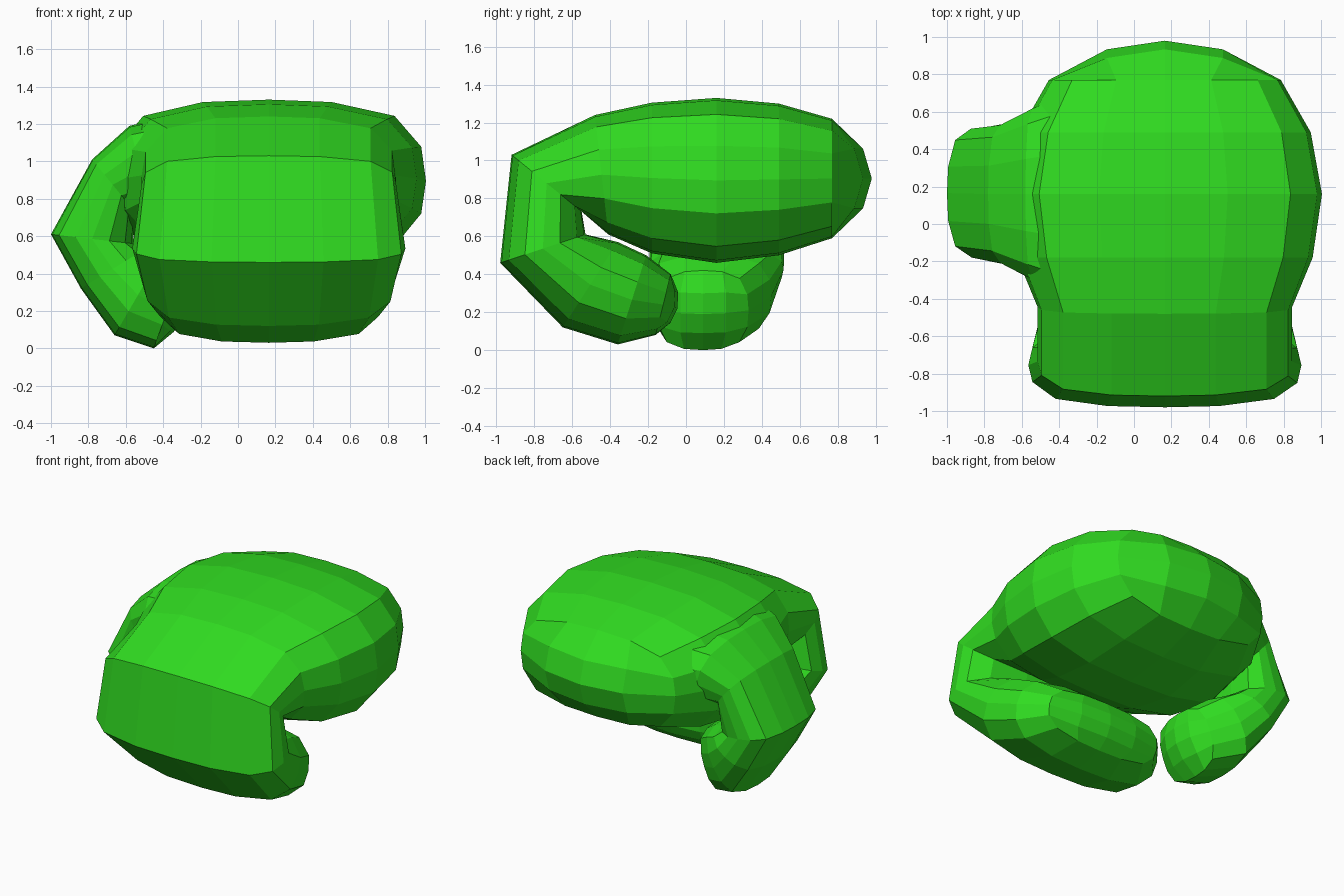
import bpy, bmesh
from mathutils import Vector

if "Cube" in bpy.data.objects:
    bpy.data.objects.remove(bpy.data.objects["Cube"])

green = bpy.data.materials.new("green")
green.diffuse_color = (0.03, 0.72, 0.015, 1)
green.use_nodes = True
green.node_tree.nodes["Principled BSDF"].inputs["Base Color"].default_value = green.diffuse_color

# one quarter of the rounded cross-section, mirrored to a 16-sided ring
Q = [(0, 1), (.4, .97), (.8, .8), (.97, .42)]
RING = []
for k in range(4):
    for a, b in Q:
        for _ in range(k):
            a, b = b, -a
        RING.append((a, b))


def sweep(name, sections, caps):
    """Skin rings; each section is (centre, half-width vector, half-height vector).
    caps maps a section index to the vector by which its end bulges."""
    bm = bmesh.new()
    rings = [[bm.verts.new(c + u * a + v * b) for a, b in RING] for c, u, v in sections]
    for r, s in zip(rings, rings[1:]):
        for i in range(16):
            j = (i + 1) % 16
            bm.faces.new((r[i], r[j], s[j], s[i]))
    for idx, bulge in caps.items():
        c, u, v = sections[idx]
        # rounded end: a 4 x 4 grid of quads inside the ring
        grid = {}
        for i, vert in enumerate(rings[idx]):
            side, t = divmod((i + 2) % 16, 4)
            x, y = t - 2, 2
            for _ in range(side):
                x, y = y, -x
            grid[x, y] = vert
        for x in (-1, 0, 1):
            for y in (-1, 0, 1):
                d = 1 - .22 * (x * x + y * y)
                grid[x, y] = bm.verts.new(c + u * x * .5 + v * y * .5 + bulge * d)
        for x in range(-2, 2):
            for y in range(-2, 2):
                bm.faces.new([grid[x, y], grid[x + 1, y], grid[x + 1, y + 1], grid[x, y + 1]])
    bmesh.ops.recalc_face_normals(bm, faces=bm.faces)
    me = bpy.data.meshes.new(name)
    bm.to_mesh(me)
    bm.free()
    me.materials.append(green)
    ob = bpy.data.objects.new(name, me)
    bpy.context.collection.objects.link(ob)


# palm running forward into the curled fingers: outer y, z, inner y, z, half width
palm = [(.77, 1.22, .77, .59, .62), (.49, 1.30, .49, .50, .78), (.16, 1.33, .16, .46, .84),
        (-.18, 1.305, -.18, .51, .79), (-.48, 1.24, -.41, .61, .68),
        (-.92, 1.03, -.55, .73, .68), (-.98, .46, -.53, .61, .73),
        (-.65, .12, -.36, .57, .67), (-.36, .03, -.21, .50, .60), (-.16, .08, -.08, .40, .46)]
sections = []
for yo, zo, yi, zi, w in palm:
    o, i = Vector((.165, yo, zo)), Vector((.165, yi, zi))
    sections.append(((o + i) / 2, Vector((w, 0, 0)), (o - i) / 2))
sweep("palm_and_fingers", sections, {0: Vector((0, .21, 0)), len(palm) - 1: Vector((0, .075, -.02))})

# thumb curling down and under: outer x, z, inner x, z, centre y, half width
thumb = [(-.45, 1.22, -.40, .70, .16, .52), (-.58, 1.19, -.46, .72, .16, .47),
         (-.78, 1.01, -.56, .74, .16, .38), (-1.0, .61, -.56, .56, .165, .355),
         (-.84, .32, -.50, .53, .16, .355), (-.66, .07, -.41, .50, .12, .33),
         (-.45, .0, -.30, .42, .09, .24)]
sections = []
for xo, zo, xi, zi, y, w in thumb:
    o, i = Vector((xo, y, zo)), Vector((xi, y, zi))
    sections.append(((o + i) / 2, Vector((0, w, 0)), (o - i) / 2))
sweep("thumb", sections, {0: Vector((.02, 0, 0)), len(thumb) - 1: Vector((.09, 0, -.02))})
